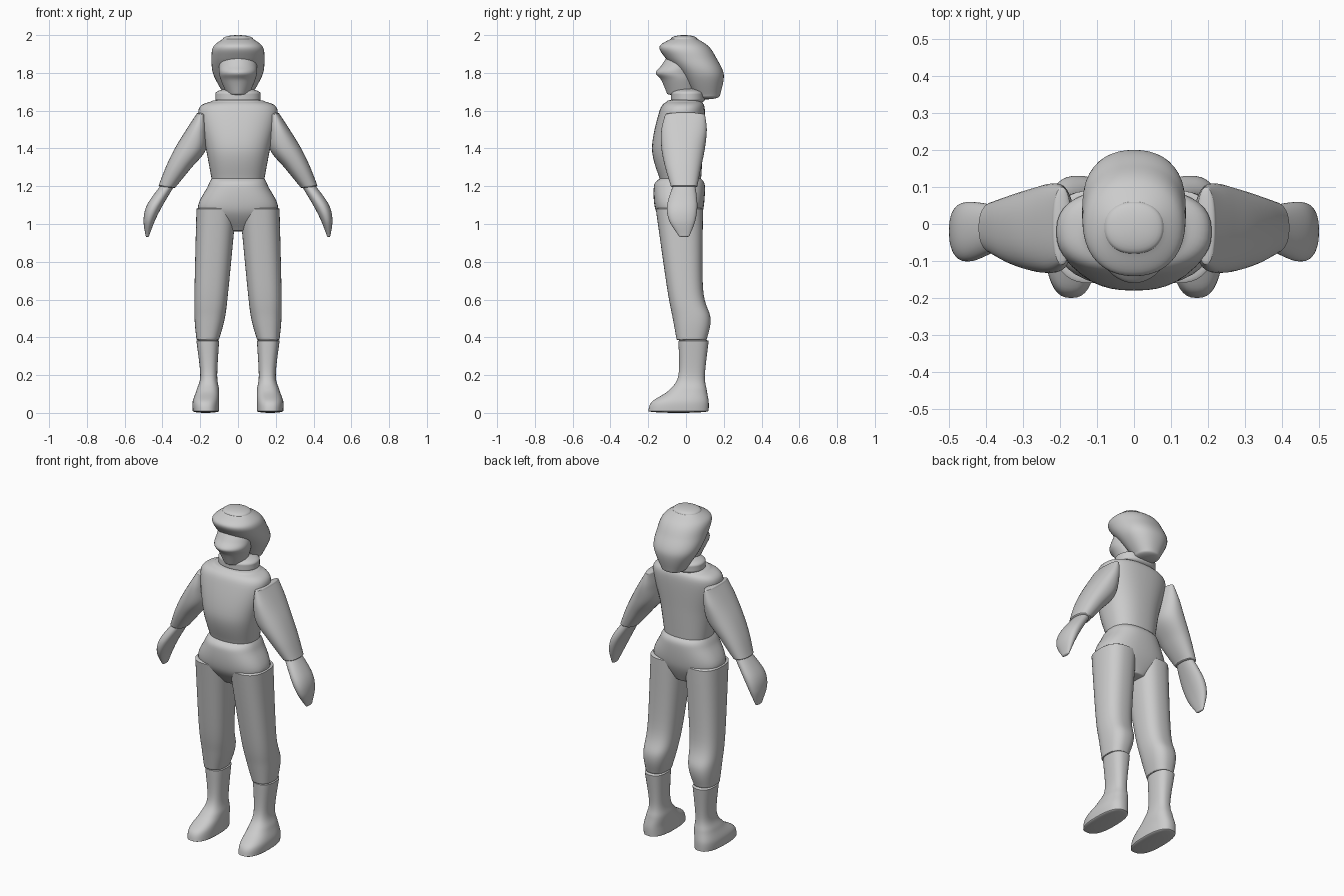
import bpy
import bmesh
from math import cos, sin, pi, copysign

cube = bpy.data.objects.get("Cube")
if cube:
    bpy.data.objects.remove(cube)

# One plain grey for the whole figure
grey = bpy.data.materials.new("light_grey")
grey.use_nodes = True
colour = (.6, .6, .6, 1)
grey.diffuse_color = colour
grey.node_tree.nodes["Principled BSDF"].inputs["Base Color"].default_value = colour

SIDES = 40
STEPS = 8


def spline(before, start, end, after, t):
    """Smooth value between start and end."""
    leave, arrive = (end - before) / 2, (after - start) / 2
    bend = 3 * (end - start) - 2 * leave - arrive
    twist = 2 * (start - end) + leave + arrive
    return start + t * (leave + t * (bend + t * twist))


def refine(rows):
    """Insert smooth in-between sections."""
    last = len(rows) - 1
    sections = []
    for i in range(last):
        around = [rows[max(0, min(last, k))] for k in range(i - 1, i + 3)]
        for step in range(STEPS):
            sections.append([spline(*values, step / STEPS) for values in zip(*around)])
    sections.append(rows[last])
    return sections


def dome(row, height):
    """Shrinking sections that round off one end."""
    z, inner, outer, front, back = row
    sections = []
    for step in range(1, STEPS):
        angle = pi / 2 * step / (STEPS - 1) * .95
        trim_x = (outer - inner) / 2 * (1 - cos(angle))
        trim_y = (back - front) / 2 * (1 - cos(angle))
        sections.append((z + height * sin(angle), inner + trim_x, outer - trim_x,
                         front + trim_y, back - trim_y))
    return sections


def rounded(value, power):
    return copysign(abs(value) ** (2 / power), value)


def loft(name, rows, power, cap=.01, slope=0, flip=1):
    """Skin rounded sections: height, inner and outer x, front and back y."""
    bottom = dome(rows[0], -cap)
    bottom.reverse()
    sections = bottom + refine(rows) + dome(rows[-1], cap)
    bm = bmesh.new()
    rings = []
    for z, inner, outer, front, back in sections:
        ring = []
        for k in range(SIDES):
            angle = 2 * pi * k / SIDES
            across = rounded(cos(angle), power) * (outer - inner) / 2
            along = rounded(sin(angle), power) * (back - front) / 2
            x = (inner + outer) / 2 + across
            y = (front + back) / 2 + along
            ring.append(bm.verts.new((flip * x, y, z + slope * across)))
        rings.append(ring)
    for low, high in zip(rings, rings[1:]):
        for k in range(SIDES):
            n = (k + 1) % SIDES
            bm.faces.new((low[k], low[n], high[n], high[k]))
    bm.faces.new(rings[0])
    bm.faces.new(rings[-1])
    bmesh.ops.recalc_face_normals(bm, faces=bm.faces)
    mesh = bpy.data.meshes.new(name)
    bm.to_mesh(mesh)
    bm.free()
    mesh.materials.append(grey)
    part = bpy.data.objects.new(name, mesh)
    bpy.context.collection.objects.link(part)
    bpy.ops.object.select_all(action="DESELECT")
    part.select_set(True)
    bpy.context.view_layer.objects.active = part
    bpy.ops.object.shade_smooth_by_angle()


def centred(name, rows, power, cap=.01):
    """Loft even about the middle: height, half width, front and back y."""
    even = [(z, -half, half, front, back) for z, half, front, back in rows]
    loft(name, even, power, cap)


def pair(name, rows, power, slope=0):
    """Loft a limb part on both sides of the body."""
    for side, flip in (("left", 1), ("right", -1)):
        loft(side + "_" + name, rows, power, slope=slope, flip=flip)


# Body
centred("torso", [
    (1.24, .14, -.14, .08), (1.4, .17, -.18, .09),
    (1.6, .21, -.14, .1), (1.65, .14, -.1, .08)], 2.4)
centred("pelvis", [
    (.97, .07, -.09, .05), (1.07, .21, -.16, .09),
    (1.2, .16, -.17, .1), (1.24, .14, -.14, .08)], 2.5)

# Collar
centred("collar", [(1.66, .12, -.08, .1), (1.69, .12, -.08, .1)], 2.2, .03)

# Head: pointed mask inside a swept-back hood
centred("face", [
    (1.69, .06, -.1, .06), (1.76, .09, -.13, .06), (1.8, .1, -.16, .06),
    (1.84, .1, -.13, .06), (1.9, .09, -.09, .06)], 1.9)
centred("hood", [
    (1.68, .07, .04, .18), (1.79, .13, -.03, .2), (1.88, .14, -.11, .16),
    (1.94, .13, -.14, .12), (1.98, .08, -.08, .06)], 2.2, .02)

# Arms: padded sleeve and mitten
pair("sleeve", [
    (1.2, .33, .42, -.08, .06), (1.3, .25, .38, -.11, .08), (1.4, .17, .33, -.13, .1),
    (1.5, .16, .27, -.13, .11), (1.58, .17, .22, -.11, .1)], 2.3, .1)
pair("mitten", [
    (.94, .47, .49, -.04, .02), (1.02, .44, .5, -.09, .05),
    (1.1, .4, .48, -.1, .06), (1.2, .34, .41, -.07, .05)], 2.2, .1)

# Legs: trousers and boots
pair("trouser_leg", [
    (.39, .1, .22, -.05, .11), (.5, .07, .23, -.07, .13),
    (.66, .05, .23, -.1, .09), (1.08, .01, .22, -.16, .09)], 2.5)
pair("boot", [
    (.01, .1, .24, -.2, .12), (.06, .1, .24, -.18, .12), (.12, .1, .22, -.09, .11),
    (.2, .11, .2, -.04, .1), (.38, .1, .22, -.04, .12)], 2.5)
